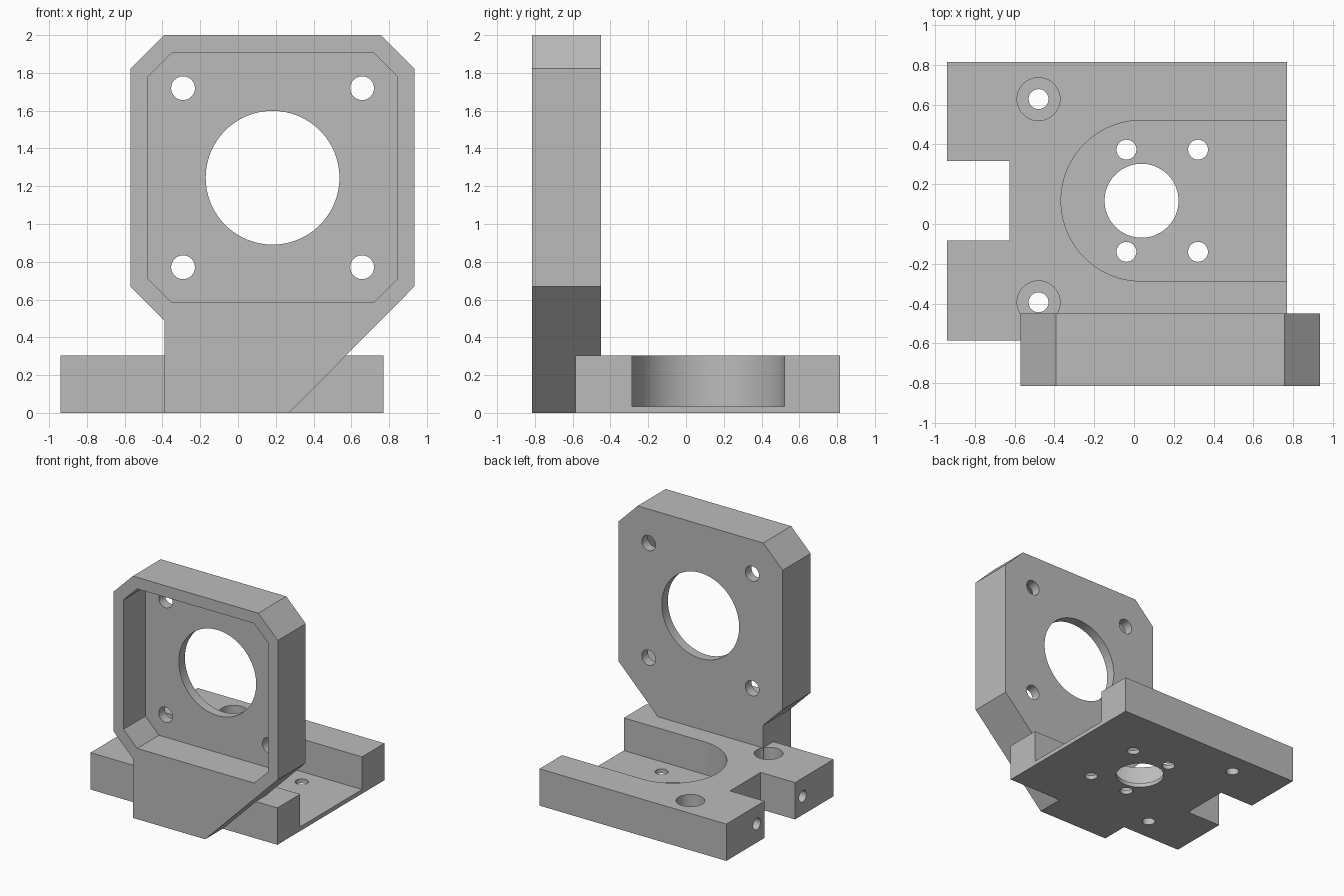
import bpy
import bmesh
from math import cos, sin, pi, radians
from mathutils import Vector

if "Cube" in bpy.data.objects:
    bpy.data.objects.remove(bpy.data.objects["Cube"], do_unlink=True)

# Material
grey = bpy.data.materials.new("machined grey")
grey.use_nodes = True
colour = (0.5, 0.5, 0.5, 1)
grey.diffuse_color = colour
grey.node_tree.nodes["Principled BSDF"].inputs["Base Color"].default_value = colour

# Places a profile point (u, v) at depth d along the given axis
PLACE = {
    "X": lambda u, v, d: Vector((d, u, v)),
    "Y": lambda u, v, d: Vector((u, d, v)),
    "Z": lambda u, v, d: Vector((u, v, d)),
}


def prism(name, points, axis, low, high):
    bm = bmesh.new()
    place = PLACE[axis]
    face = bm.faces.new([bm.verts.new(place(u, v, low)) for u, v in points])
    top = bmesh.ops.extrude_face_region(bm, geom=[face])["geom"]
    bmesh.ops.translate(bm, vec=place(0, 0, high - low),
                        verts=[g for g in top if isinstance(g, bmesh.types.BMVert)])
    bmesh.ops.recalc_face_normals(bm, faces=bm.faces[:])
    mesh = bpy.data.meshes.new(name)
    bm.to_mesh(mesh)
    bm.free()
    mesh.materials.append(grey)
    obj = bpy.data.objects.new(name, mesh)
    bpy.context.collection.objects.link(obj)
    return obj


def arc(u, v, r, start=0.0, sweep=2 * pi, steps=64):
    return [(u + r * cos(start + sweep * i / steps), v + r * sin(start + sweep * i / steps))
            for i in range(steps)]


def combine(target, other, operation):
    mod = target.modifiers.new(operation, "BOOLEAN")
    mod.operation = operation
    mod.solver = "EXACT"
    mod.object = other
    bpy.context.view_layer.objects.active = target
    bpy.ops.object.modifier_apply(modifier=mod.name)
    bpy.data.objects.remove(other, do_unlink=True)


def cut(target, points, axis, low, high):
    combine(target, prism("cutter", points, axis, low, high), "DIFFERENCE")


# Base block with a notch in its side
x0, x1, y0, y1 = -0.94, 0.77, -0.585, 0.815
mid_y = 0.117
base = prism("base", [
    (x0, y0), (x1, y0), (x1, y1), (x0, y1),
    (x0, mid_y + 0.2), (-0.625, mid_y + 0.2), (-0.625, mid_y - 0.2), (x0, mid_y - 0.2),
], "Z", 0, 0.305)

# Round-ended slot, open on one side, with a bearing hole in its floor
slot_r = 0.404
slot = arc(0.037, mid_y, slot_r, pi / 2, pi) + [
    (0.037, mid_y - slot_r), (1, mid_y - slot_r), (1, mid_y + slot_r)]
cut(base, slot, "Z", 0.035, 0.5)
cut(base, arc(0.038, mid_y, 0.186), "Z", -0.1, 0.2)

for side in (-1, 1):
    # Screw holes through the slot floor
    for x in (-0.038, 0.322):
        cut(base, arc(x, mid_y + side * 0.257, 0.05, steps=32), "Z", -0.1, 0.2)
    # Counterbored mounting holes
    y = mid_y + side * 0.511
    cut(base, arc(-0.48, y, 0.108, steps=48), "Z", 0.13, 0.5)
    cut(base, arc(-0.48, y, 0.05, steps=32), "Z", -0.1, 0.3)
    # Blind holes in the ends of the arms
    cut(base, arc(mid_y + side * 0.3, 0.153, 0.048, steps=32), "X", -1.1, -0.6)

# Upright plate on its sloping foot
front, back = -0.815, -0.45
bracket = prism("motor_bracket", [
    (-0.39, 0), (0.27, 0), (0.935, 0.67), (0.935, 1.822), (0.757, 2),
    (-0.392, 2), (-0.57, 1.822), (-0.57, 0.67), (-0.39, 0.49),
], "Y", front, back)

# Chamfered pocket in the front of the plate
cx, cz, half, flat = 0.183, 1.245, 0.66, 0.535
pocket = []
for sx, sz in ((1, 1), (-1, 1), (-1, -1), (1, -1)):
    corner = [(cx + sx * half, cz + sz * flat), (cx + sx * flat, cz + sz * half)]
    pocket += corner if sx == sz else corner[::-1]
cut(bracket, pocket, "Y", front - 0.1, back - 0.08)

# Central opening and four corner screw holes
cut(bracket, arc(cx, cz, 0.354, steps=96), "Y", front - 0.1, back + 0.1)
for sx in (-1, 1):
    for sz in (-1, 1):
        cut(bracket, arc(cx + sx * 0.474, cz + sz * 0.474, 0.063, steps=32),
            "Y", front - 0.1, back + 0.1)

# Join both parts into one solid
combine(bracket, base, "UNION")
bpy.ops.object.select_all(action="DESELECT")
bracket.select_set(True)
bpy.context.view_layer.objects.active = bracket
bpy.ops.object.shade_smooth_by_angle(angle=radians(30))
